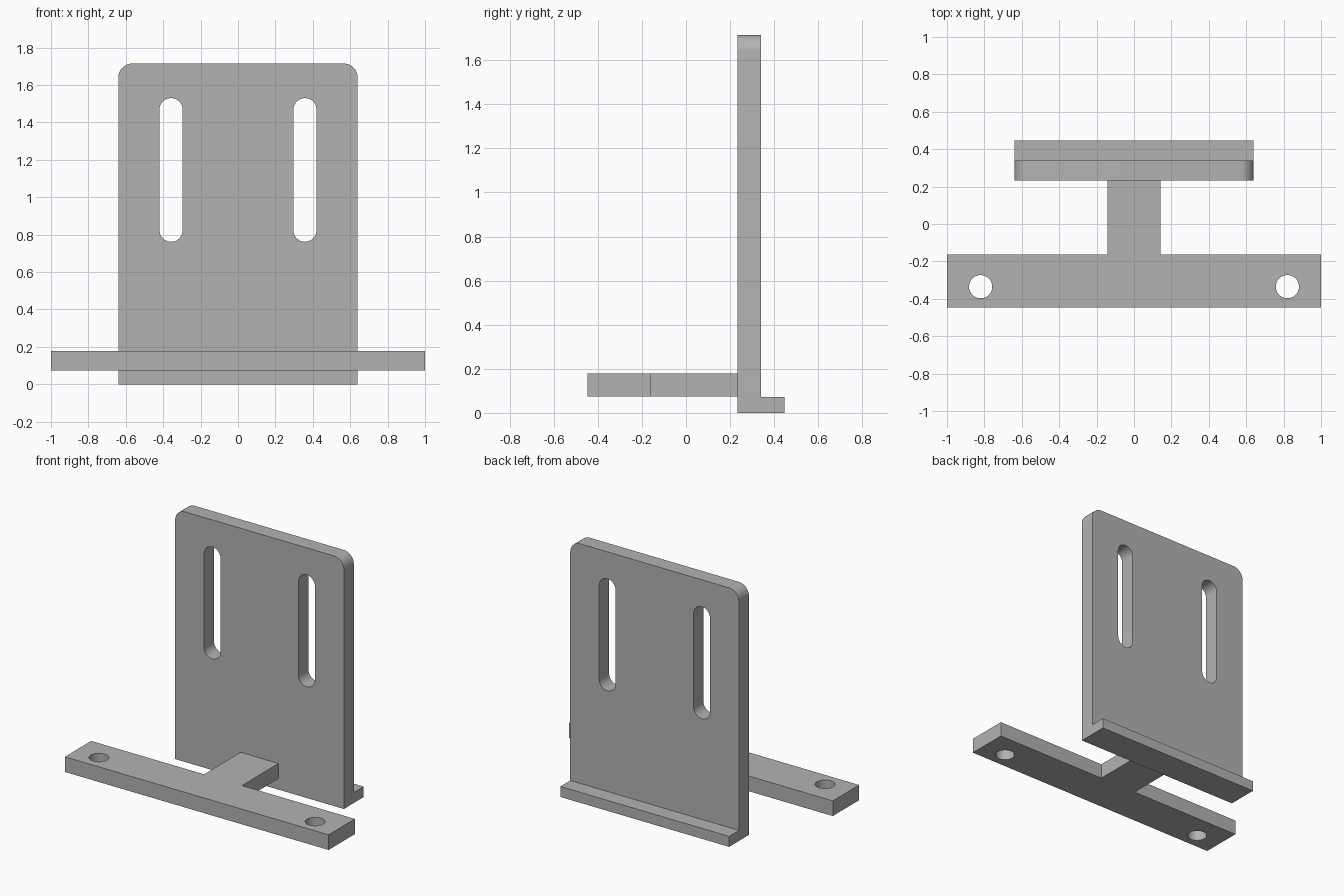
import bpy, bmesh, math
from mathutils import Matrix

cube = bpy.data.objects.get("Cube")
if cube:
    bpy.data.objects.remove(cube, do_unlink=True)

grey = bpy.data.materials.new("plain grey")
grey.use_nodes = True
colour = (0.45, 0.45, 0.45, 1)
grey.diffuse_color = colour
grey.node_tree.nodes["Principled BSDF"].inputs["Base Color"].default_value = colour


def arc(cx, cy, r, start, end, steps):
    """Points along an arc, angles in degrees."""
    angles = [math.radians(start + (end - start) * i / steps) for i in range(steps + 1)]
    return [(cx + r * math.cos(a), cy + r * math.sin(a)) for a in angles]


def slot(cx, low, high, r):
    return arc(cx, high - r, r, 0, 180, 24) + arc(cx, low + r, r, 180, 360, 24)


def extruded(name, loops, depth, matrix):
    """Solid from a flat outline followed by its hole loops."""
    curve = bpy.data.curves.new(name, "CURVE")
    curve.dimensions = "2D"
    curve.fill_mode = "BOTH"
    curve.extrude = depth / 2
    for loop in loops:
        spline = curve.splines.new("POLY")
        spline.points.add(len(loop) - 1)
        for point, (x, y) in zip(spline.points, loop):
            point.co = (x, y, 0, 1)
        spline.use_cyclic_u = True
    obj = bpy.data.objects.new(name, curve)
    bpy.context.collection.objects.link(obj)
    bpy.ops.object.select_all(action="DESELECT")
    obj.select_set(True)
    bpy.context.view_layer.objects.active = obj
    bpy.ops.object.convert(target="MESH")
    obj = bpy.context.view_layer.objects.active

    # Weld caps to walls and move into place
    bm = bmesh.new()
    bm.from_mesh(obj.data)
    bmesh.ops.remove_doubles(bm, verts=bm.verts[:], dist=0.0001)
    bmesh.ops.recalc_face_normals(bm, faces=bm.faces[:])
    bm.transform(matrix)
    bm.to_mesh(obj.data)
    bm.free()
    obj.data.materials.clear()
    obj.data.materials.append(grey)
    bpy.ops.object.shade_smooth_by_angle(angle=math.radians(30))
    return obj


# Shared layout
half_w, height, corner = 0.64, 1.715, 0.075
plate_front, plate_back, lip_back = 0.233, 0.34, 0.447
bar_back, stem_half = -0.162, 0.143

# Upright plate with rounded top corners and two slots
outline = [(-half_w, 0), (half_w, 0)]
outline += arc(half_w - corner, height - corner, corner, 0, 90, 16)
outline += arc(corner - half_w, height - corner, corner, 90, 180, 16)
slots = [slot(side * 0.358, 0.762, 1.53, 0.062) for side in (-1, 1)]
upright = Matrix.Translation((0, (plate_front + plate_back) / 2, 0)) @ Matrix.Rotation(math.pi / 2, 4, "X")
extruded("back_plate", [outline] + slots, plate_back - plate_front, upright)

# Lip along the bottom of the plate's rear
lip = [(-half_w, plate_back), (half_w, plate_back), (half_w, lip_back), (-half_w, lip_back)]
extruded("bottom_lip", [lip], 0.072, Matrix.Translation((0, 0, 0.036)))

# T-shaped mounting bar with a hole at each end
tee = [(-1, -lip_back), (1, -lip_back), (1, bar_back), (stem_half, bar_back),
       (stem_half, plate_front), (-stem_half, plate_front), (-stem_half, bar_back), (-1, bar_back)]
holes = [arc(side * 0.82, -0.335, 0.062, 0, 352.5, 47) for side in (-1, 1)]
extruded("mounting_bar", [tee] + holes, 0.104, Matrix.Translation((0, 0, 0.127)))
